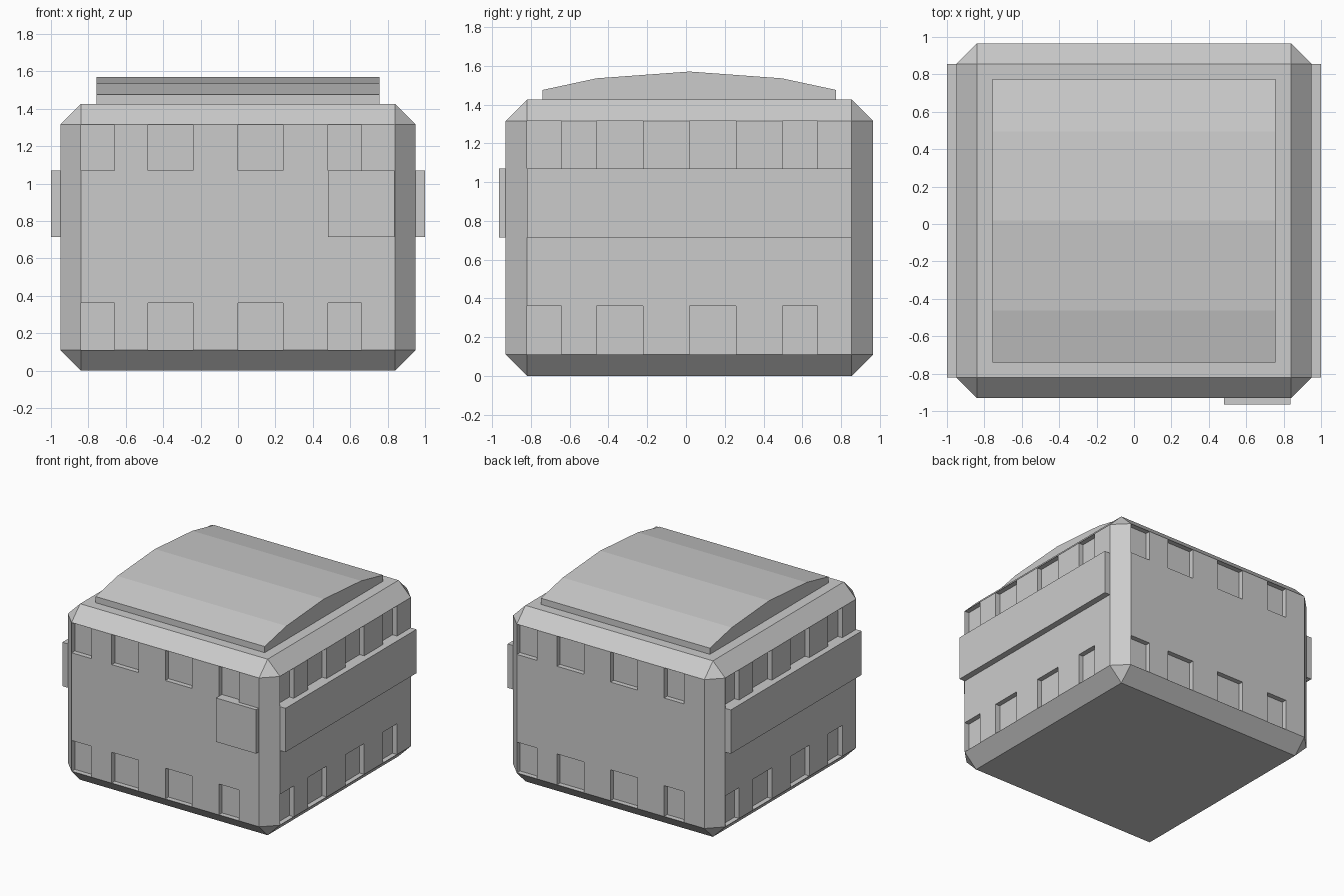
import bpy, bmesh
from math import pi
from mathutils import Matrix, Vector

if "Cube" in bpy.data.objects:
    bpy.data.objects.remove(bpy.data.objects["Cube"])

YC = 0.0175            # body centre in y
HX, HY = 0.95, 0.9475  # body half sizes
H, CH = 1.425, 0.11    # body height, chamfer
DEPTH = 0.04           # notch depth


def add_box(bm, x0, x1, y0, y1, z0, z1):
    size = Matrix.Diagonal((x1 - x0, y1 - y0, z1 - z0, 1))
    mid = Matrix.Translation(((x0 + x1) / 2, (y0 + y1) / 2, (z0 + z1) / 2))
    return bmesh.ops.create_cube(bm, size=1, matrix=mid @ size)["verts"]


def finish(bm, name):
    bmesh.ops.recalc_face_normals(bm, faces=bm.faces)
    mesh = bpy.data.meshes.new(name)
    bm.to_mesh(mesh)
    bm.free()
    obj = bpy.data.objects.new(name, mesh)
    bpy.context.collection.objects.link(obj)
    return obj


def box(name, *dims):
    bm = bmesh.new()
    add_box(bm, *dims)
    return finish(bm, name)


# Chamfered body
bm = bmesh.new()
add_box(bm, -HX, HX, YC - HY, YC + HY, 0, H)
bmesh.ops.bevel(bm, geom=bm.edges[:], offset=CH, segments=1,
                affect='EDGES', clamp_overlap=False)
body = finish(bm, "body")

# Notch cutters: two rows of four on each side, repeated by half turn
bm = bmesh.new()
spans = [(-0.839, -0.66), (-0.48, -0.24), (0.0, 0.24), (0.48, 0.66)]
rows = [(CH + 0.001, 0.36), (1.07, H - CH - 0.001)]
centre = Vector((0, YC, 0))
for turn in (0, pi):
    rot = Matrix.Rotation(turn, 3, 'Z')
    for a, b in spans:
        for z0, z1 in rows:
            front = add_box(bm, a, b, YC - HY - 0.1, YC - HY + DEPTH, z0, z1)
            side = add_box(bm, HX - DEPTH, HX + 0.1, YC + max(a, -0.837), YC + b, z0, z1)
            bmesh.ops.rotate(bm, verts=front + side, cent=centre, matrix=rot)
cutter = finish(bm, "notch_cutter")
cutter.hide_render = True

mod = body.modifiers.new("notches", 'BOOLEAN')
mod.operation = 'DIFFERENCE'
mod.solver = 'EXACT'
mod.object = cutter
bpy.context.view_layer.objects.active = body
bpy.ops.object.modifier_apply(modifier=mod.name)
bpy.data.objects.remove(cutter)

# Side bars
for name, s in (("side_bar_right", 1), ("side_bar_left", -1)):
    x0, x1 = sorted((s * 0.93, s * 1.0))
    box(name, x0, x1, YC - HY + CH, YC + HY - CH, 0.715, 1.07)

# Front plate
box("front_plate", 0.48, 0.837, -0.965, -0.90, 0.715, 1.07)

# Arched lid: profile in y-z extruded along x
profile = [(-0.74, 1.41), (-0.74, 1.475), (-0.462, 1.535), (0.0175, 1.57),
           (0.495, 1.535), (0.775, 1.475), (0.775, 1.41)]
bm = bmesh.new()
face = bm.faces.new([bm.verts.new((-0.757, y, z)) for y, z in profile])
ext = bmesh.ops.extrude_face_region(bm, geom=[face], use_keep_orig=True)
bmesh.ops.translate(bm, vec=(1.514, 0, 0),
                    verts=[g for g in ext["geom"] if isinstance(g, bmesh.types.BMVert)])
finish(bm, "arched_lid")
